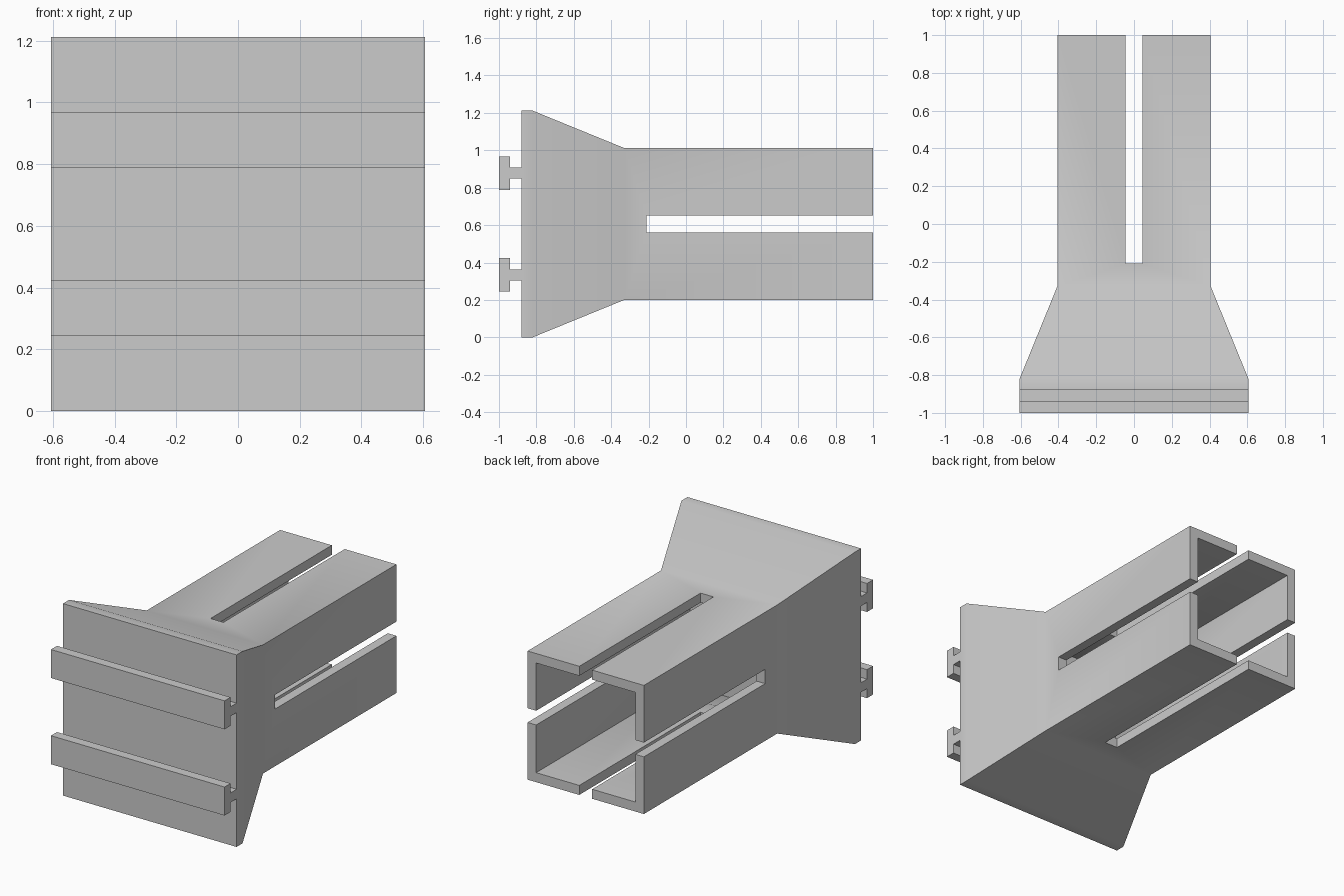
import bpy, bmesh, math

cube = bpy.data.objects.get("Cube")
if cube:
    bpy.data.objects.remove(cube, do_unlink=True)

MID = 0.606     # half width of the plate, and height of the centre line
TUBE = 0.406    # half width of the tube
WALL = 0.06

grey = bpy.data.materials.new("plain_grey")
grey.use_nodes = True
colour = (0.6, 0.6, 0.6, 1)
grey.diffuse_color = colour
grey.node_tree.nodes["Principled BSDF"].inputs["Base Color"].default_value = colour


def finish(name, bm):
    bmesh.ops.recalc_face_normals(bm, faces=bm.faces)
    mesh = bpy.data.meshes.new(name)
    bm.to_mesh(mesh)
    bm.free()
    mesh.materials.append(grey)
    obj = bpy.data.objects.new(name, mesh)
    bpy.context.collection.objects.link(obj)
    return obj


def select(obj):
    bpy.ops.object.select_all(action="DESELECT")
    obj.select_set(True)
    bpy.context.view_layer.objects.active = obj


def square_loft(name, stations):
    """Join square rings given as (y, half width) and cap both ends."""
    bm = bmesh.new()
    rings = [[bm.verts.new((sx * h, y, MID + sz * h))
              for sx, sz in ((-1, -1), (1, -1), (1, 1), (-1, 1))]
             for y, h in stations]
    for a, b in zip(rings, rings[1:]):
        for i in range(4):
            j = (i + 1) % 4
            bm.faces.new((a[i], a[j], b[j], b[i]))
    bm.faces.new(rings[0])
    bm.faces.new(rings[-1])
    return finish(name, bm)


def box(name, x, y0, y1, z):
    bm = bmesh.new()
    bmesh.ops.create_cube(bm, size=1)
    bmesh.ops.scale(bm, vec=(2 * x, y1 - y0, 2 * z), verts=bm.verts)
    bmesh.ops.translate(bm, vec=(0, (y0 + y1) / 2, MID), verts=bm.verts)
    return finish(name, bm)


# Flared hollow tube with a closed front plate
body = square_loft("flared_tube", [
    (-0.88, MID), (-0.82, MID), (-0.33, TUBE), (1, TUBE),
    (1, TUBE - WALL), (-0.33, TUBE - WALL), (-0.82, MID - WALL)])

# Slots through all four walls, open at the back end
cutters = [box("side_slot_cutter", 0.7, -0.21, 1.2, 0.045),
           box("top_slot_cutter", 0.045, -0.21, 1.2, 0.7)]
select(body)
for cutter in cutters:
    cutter.hide_render = True
    mod = body.modifiers.new("slot", "BOOLEAN")
    mod.operation = "DIFFERENCE"
    mod.solver = "EXACT"
    mod.object = cutter
    bpy.ops.object.modifier_apply(modifier=mod.name)
    bpy.data.objects.remove(cutter, do_unlink=True)
bpy.ops.object.shade_smooth_by_angle(angle=math.radians(30))


# T-shaped rails across the front plate
def rail(name, z):
    half = [(-0.88, 0.03), (-0.94, 0.03), (-0.94, 0.09), (-1, 0.09)]
    profile = half + [(y, -dz) for y, dz in reversed(half)]
    bm = bmesh.new()
    face = bm.faces.new([bm.verts.new((-MID, y, z + dz)) for y, dz in profile])
    out = bmesh.ops.extrude_face_region(bm, geom=[face])
    moved = [v for v in out["geom"] if isinstance(v, bmesh.types.BMVert)]
    bmesh.ops.translate(bm, vec=(2 * MID, 0, 0), verts=moved)
    finish(name, bm)


for name, side in (("lower_rail", -1), ("upper_rail", 1)):
    rail(name, MID + side * 0.272)
